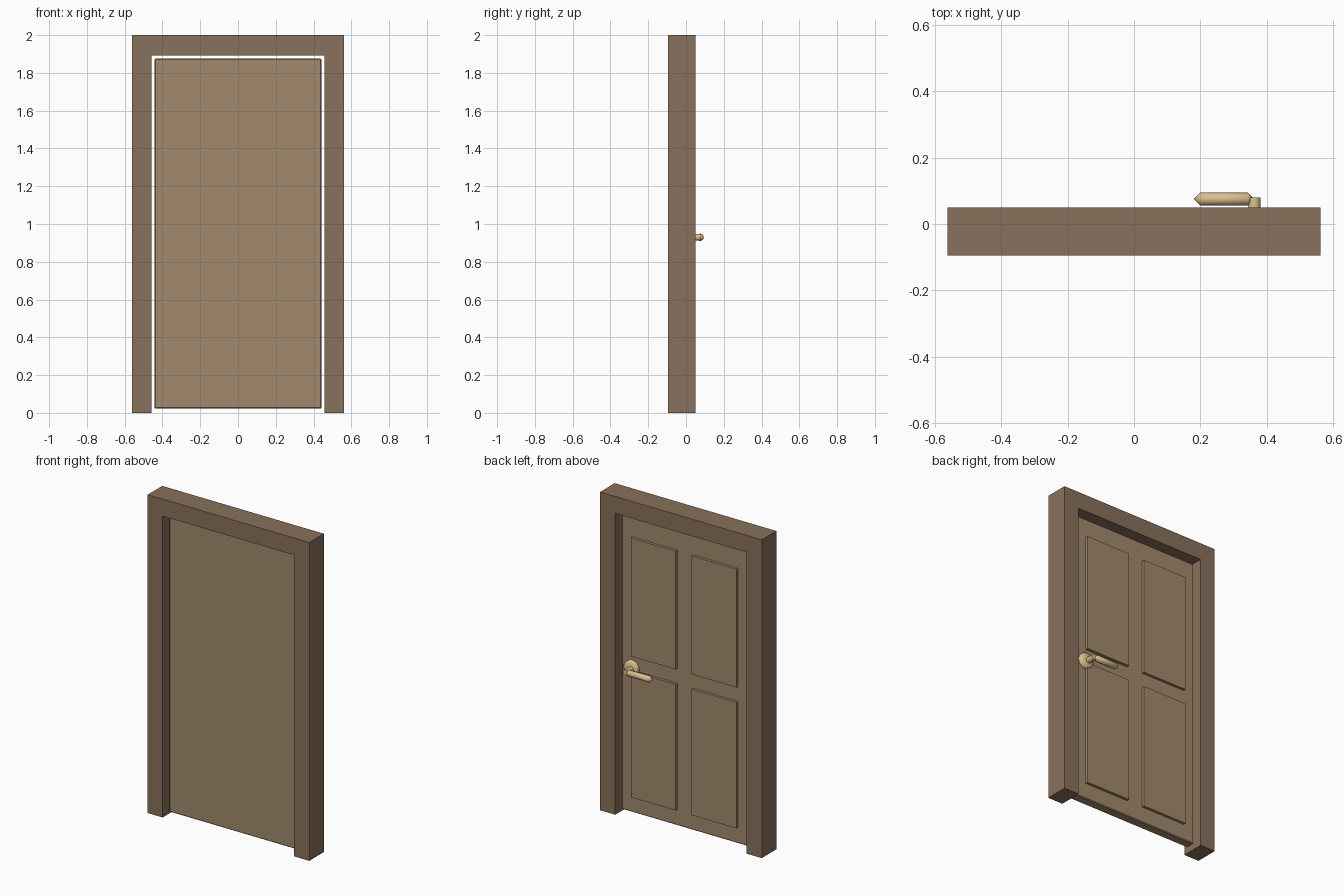
import bpy, bmesh, math
from mathutils import Matrix, Vector

if "Cube" in bpy.data.objects:
    bpy.data.objects.remove(bpy.data.objects["Cube"])


def material(name, color):
    m = bpy.data.materials.new(name)
    m.diffuse_color = (*color, 1)
    m.use_nodes = True
    m.node_tree.nodes["Principled BSDF"].inputs["Base Color"].default_value = m.diffuse_color
    return m


FRAME = material("frame_wood", (0.25, 0.165, 0.105))
DOOR = material("door_wood", (0.36, 0.25, 0.15))
BRASS = material("brass", (0.72, 0.52, 0.27))


def finish(name, bm, mat, smooth=False):
    bmesh.ops.recalc_face_normals(bm, faces=bm.faces[:])
    me = bpy.data.meshes.new(name)
    bm.to_mesh(me)
    bm.free()
    ob = bpy.data.objects.new(name, me)
    bpy.context.collection.objects.link(ob)
    me.materials.append(mat)
    if smooth:
        bpy.ops.object.select_all(action='DESELECT')
        ob.select_set(True)
        bpy.context.view_layer.objects.active = ob
        bpy.ops.object.shade_smooth_by_angle(angle=math.radians(50))
    return ob


def box(name, lo, hi, mat, bevel=0):
    bm = bmesh.new()
    lo, hi = Vector(lo), Vector(hi)
    bmesh.ops.create_cube(bm, size=1, matrix=Matrix.Translation((lo + hi) / 2)
                          @ Matrix.Diagonal((*(hi - lo), 1)))
    if bevel:
        bmesh.ops.bevel(bm, geom=bm.edges[:], offset=bevel, segments=1, affect='EDGES')
    return finish(name, bm, mat)


def lathe(name, profile, origin, axis, sides, mat):
    """Revolve (radius, height) points around an axis."""
    bm = bmesh.new()
    verts = [bm.verts.new((r, 0, h)) for r, h in profile]
    edges = [bm.edges.new(p) for p in zip(verts, verts[1:])]
    bmesh.ops.spin(bm, geom=verts + edges, axis=(0, 0, 1), cent=(0, 0, 0),
                   angle=math.tau, steps=sides)
    bmesh.ops.remove_doubles(bm, verts=bm.verts[:], dist=1e-5)
    rot = Vector((0, 0, 1)).rotation_difference(Vector(axis)).to_matrix().to_4x4()
    bm.transform(Matrix.Translation(origin) @ rot)
    return finish(name, bm, mat, True)


# Door frame: one U-shaped profile pushed through the wall depth
bm = bmesh.new()
outline = [(-.562, 0), (-.562, 2), (.562, 2), (.562, 0),
           (.457, 0), (.457, 1.893), (-.457, 1.893), (-.457, 0)]
face = bm.faces.new([bm.verts.new((x, -.095, z)) for x, z in outline])
ext = bmesh.ops.extrude_face_region(bm, geom=[face])
bmesh.ops.translate(bm, vec=(0, .145, 0),
                    verts=[v for v in ext["geom"] if isinstance(v, bmesh.types.BMVert)])
finish("door_frame", bm, FRAME)

# Door leaf, plain on the front
box("door_leaf", (-.442, -.052, .023), (.442, .006, 1.875), DOOR, .005)

# Four raised panels on the back
for side, x0, x1 in (("left", -.367, -.056), ("right", .056, .367)):
    for row, z0, z1 in (("lower", .124, .916), ("upper", 1.01, 1.753)):
        box(f"{row}_{side}_panel", (x0, -.01, z0), (x1, .023, z1), DOOR)

# Handle: round rose, neck and lever with tapered ends
lathe("handle_rose", [(0, 0), (.05, 0), (.05, .016), (.043, .024), (0, .024)],
      (.37, .004, .93), (0, 1, 0), 24, BRASS)
lathe("handle_neck", [(0, 0), (.018, 0), (.018, .06), (0, .06)],
      (.363, .02, .93), (0, 1, 0), 16, BRASS)
lathe("handle_lever", [(0, 0), (.02, .02), (.02, .163), (0, .183)],
      (.363, .075, .93), (-1, 0, 0), 8, BRASS)
